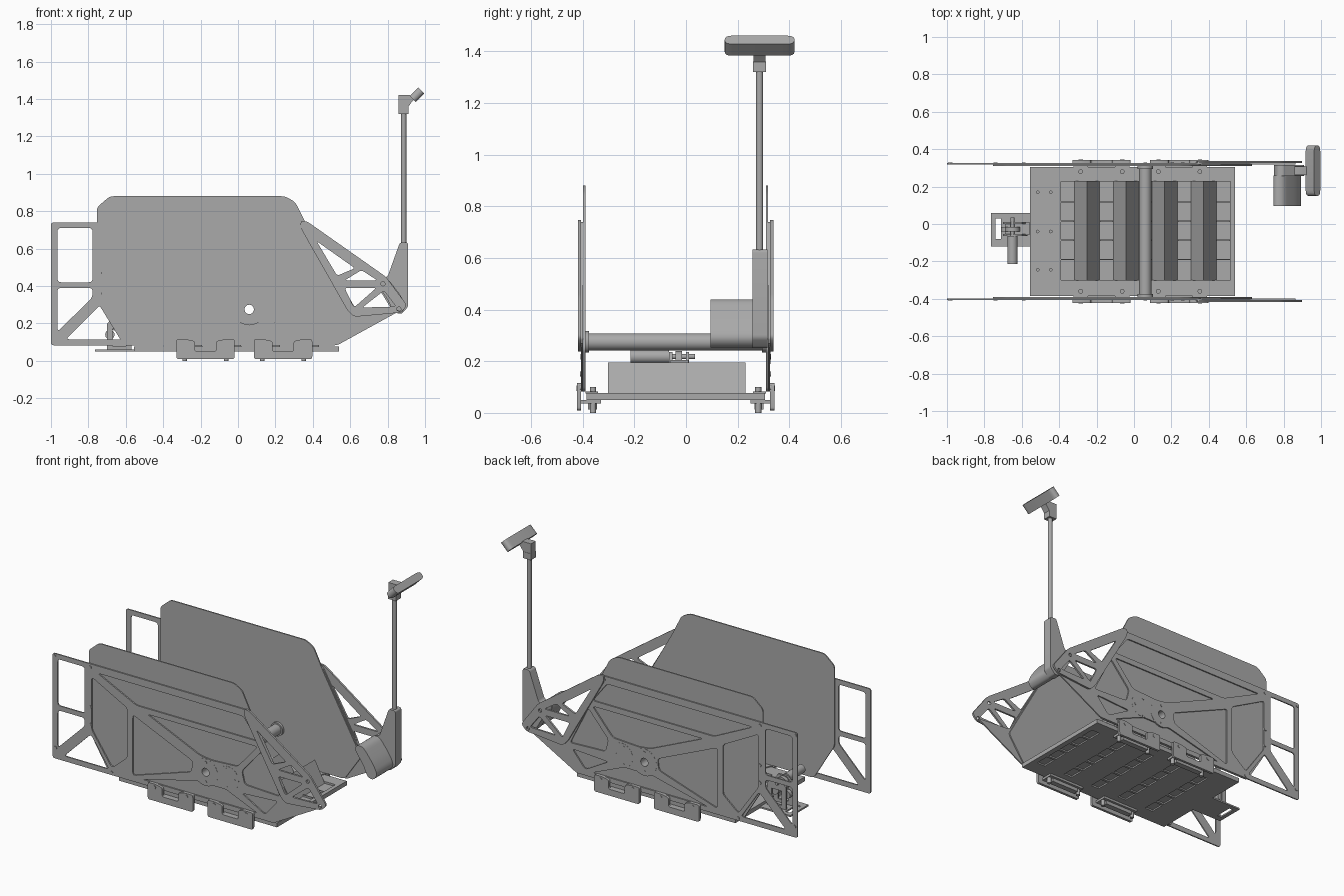
import bpy, bmesh, math
from mathutils import Vector, Matrix

if "Cube" in bpy.data.objects:
    bpy.data.objects.remove(bpy.data.objects["Cube"])

grey = bpy.data.materials.new("plain grey")
grey.use_nodes = True
grey.diffuse_color = (0.4, 0.4, 0.4, 1)
grey.node_tree.nodes["Principled BSDF"].inputs["Base Color"].default_value = (0.4, 0.4, 0.4, 1)
MID = -0.04  # centre plane between the two side walls
parts = []


def add(name, mesh):
    ob = bpy.data.objects.new(name, mesh)
    bpy.context.scene.collection.objects.link(ob)
    mesh.materials.clear()
    mesh.materials.append(grey)
    parts.append(ob)
    return ob


def rounded(pts, r):
    """Replace every corner by a short curved run."""
    if r == 0:
        return pts
    out = []
    for i, p in enumerate(pts):
        p, a, b = Vector(p), Vector(pts[i - 1]), Vector(pts[(i + 1) % len(pts)])
        s = p + (a - p).normalized() * min(r, (a - p).length * 0.45)
        e = p + (b - p).normalized() * min(r, (b - p).length * 0.45)
        for t in (0, 0.25, 0.5, 0.75, 1):
            out.append(s * (1 - t) ** 2 + p * 2 * t * (1 - t) + e * t * t)
    return out


def circle(x, y, r, n=24):
    return [(x + r * math.cos(i * math.tau / n), y + r * math.sin(i * math.tau / n)) for i in range(n)]


def rect(x0, x1, y0, y1):
    return [(x0, y0), (x1, y0), (x1, y1), (x0, y1)]


def plate(name, outline, lo, hi, holes=(), axis="y"):
    """Flat sheet with holes, drawn in xz (axis y) or xy (axis z)."""
    cu = bpy.data.curves.new(name, "CURVE")
    cu.dimensions, cu.fill_mode, cu.extrude = "2D", "BOTH", (hi - lo) / 2
    for loop in (outline, *holes):
        sp = cu.splines.new("POLY")
        sp.points.add(len(loop) - 1)
        for pt, co in zip(sp.points, loop):
            pt.co = (co[0], co[1], 0, 1)
        sp.use_cyclic_u = True
    tmp = bpy.data.objects.new("outline_helper", cu)
    bpy.context.scene.collection.objects.link(tmp)
    deps = bpy.context.evaluated_depsgraph_get()
    mesh = bpy.data.meshes.new_from_object(tmp.evaluated_get(deps))
    bpy.data.objects.remove(tmp)
    mid = (lo + hi) / 2
    if axis == "y":
        mesh.transform(Matrix.Translation((0, mid, 0)) @ Matrix.Rotation(math.pi / 2, 4, "X"))
    else:
        mesh.transform(Matrix.Translation((0, 0, mid)))
    return add(name, mesh)


def box(name, x0, x1, y0, y1, z0, z1):
    return plate(name, rect(x0, x1, y0, y1), z0, z1, axis="z")


def rod(name, x, z, r, y0, y1, bore=0):
    return plate(name, circle(x, z, r), y0, y1, [circle(x, z, bore)] if bore else ())


def span(side, a, b):
    return sorted((MID + side * a, MID + side * b))


# Outlines shared by both side walls
axle = (0.06, 0.275)
panel_shape = [(-0.755, 0.32), (-0.755, 0.82), (-0.685, 0.88), (0.25, 0.88), (0.305, 0.85),
               (0.37, 0.72), (0.635, 0.25), (0.52, 0.083), (-0.61, 0.083)]
frame_shape = [(-1, 0.083), (-1, 0.74), (0.36, 0.74), (0.625, 0.285), (0.87, 0.27), (0.53, 0.083)]
frame_holes = [
    rect(-0.965, -0.778, 0.42, 0.71),
    [(-0.965, 0.39), (-0.778, 0.39), (-0.778, 0.34), (-0.965, 0.155)],
    [(-0.92, 0.115), (-0.735, 0.3), (-0.61, 0.115)],
    [(-0.73, 0.66), (-0.483, 0.53), (-0.483, 0.22), (-0.59, 0.13), (-0.73, 0.33)],
    [(-0.69, 0.695), (0.32, 0.695), (0.42, 0.565), (-0.42, 0.565)],
    [(-0.345, 0.53), (0.42, 0.53), (0.28, 0.37), (0.1, 0.36), (0.02, 0.37)],
    [(-0.445, 0.5), (-0.03, 0.32), (-0.04, 0.25), (-0.445, 0.12)],
    [(-0.38, 0.113), (0.0, 0.205), (0.2, 0.205), (0.42, 0.113)],
    [(0.45, 0.51), (0.575, 0.26), (0.33, 0.27), (0.31, 0.35)],
    [(0.31, 0.21), (0.56, 0.225), (0.47, 0.12)],
]
wing_shape = [(0.335, 0.75), (0.37, 0.745), (0.79, 0.45), (0.905, 0.295), (0.87, 0.258),
              (0.62, 0.235), (0.585, 0.27), (0.335, 0.71)]
wing_holes = [
    [(0.42, 0.64), (0.625, 0.495), (0.53, 0.455)],
    [(0.57, 0.43), (0.66, 0.485), (0.745, 0.43)],
    [(0.57, 0.39), (0.74, 0.39), (0.62, 0.285)],
    [(0.665, 0.285), (0.78, 0.375), (0.845, 0.29)],
]
bolts = [(-0.985, 0.722), (-0.74, 0.718), (0.34, 0.718), (-0.98, 0.15), (-0.59, 0.098),
         (0.39, 0.098), (-0.74, 0.47), (-0.74, 0.36), (0.61, 0.26)]

for side, label in ((-1, "front"), (1, "back")):
    bore = [circle(*axle, 0.025)]
    plate(label + "_panel", rounded(panel_shape, 0.02), *span(side, 0.35, 0.358), bore)
    plate(label + "_frame", rounded(frame_shape, 0.015), *span(side, 0.358, 0.366),
          [rounded(h, 0.02) for h in frame_holes] + bore)
    plate(label + "_wing", rounded(wing_shape, 0.02), *span(side, 0.366, 0.378),
          [rounded(h, 0.015) for h in wing_holes] + [circle(0.775, 0.412, 0.011), circle(0.86, 0.277, 0.011)])
    # Bearing hub with bolt lobes
    rod(label + "_hub", *axle, 0.085, *span(side, 0.357, 0.367), 0.025)
    rod(label + "_hub_end", 0.215, 0.278, 0.075, *span(side, 0.357, 0.367))
    rod(label + "_axle_flange", *axle, 0.042, *span(side, 0.335, 0.35), 0.025)
    for dx, dz in ((0, 0.06), (0, -0.06), (0.145, 0.055), (0.145, -0.055), (0.2, 0)):
        rod(label + "_hub_bolt", axle[0] + dx, axle[1] + dz, 0.009, *span(side, 0.366, 0.369))
    for x, z in bolts:
        rod(label + "_bolt", x, z, 0.01, *span(side, 0.364, 0.37))
    # Clamp brackets under each wall
    for x0 in (-0.33, 0.085):
        x1 = x0 + 0.312
        shape = [(x0, 0.01), (x0, 0.115), (x0 + 0.055, 0.115), (x0 + 0.1, 0.105), (x0 + 0.1, 0.05),
                 (x1 - 0.1, 0.05), (x1 - 0.1, 0.105), (x1 - 0.055, 0.115), (x1, 0.115), (x1, 0.01)]
        plate(label + "_bracket", rounded(shape, 0.012), *span(side, 0.366, 0.382))
        box(label + "_bracket_flange", x0 + 0.03, x1 - 0.03, *span(side, 0.29, 0.37), 0.036, 0.05)
        box(label + "_clamp_rail", x0 + 0.06, x1 - 0.06, *span(side, 0.305, 0.34), 0.014, 0.036)
        for x in (x0 + 0.045, x1 - 0.045):
            ya, yb = span(side, 0.3, 0.35)
            inner, outer = (yb, ya) if side < 0 else (ya, yb)
            plate(label + "_clamp_tab", [(x - 0.04, outer), (x + 0.04, outer), (x + 0.015, inner),
                                         (x - 0.015, inner)], 0.075, 0.083, axis="z")
            plate(label + "_clamp_screw", circle(x, MID + side * 0.32, 0.012), 0.0, 0.1, axis="z")
            rod(label + "_bracket_bolt", x, 0.095, 0.011, *span(side, 0.378, 0.385))

# Cross tube between the walls
rod("cross_tube", *axle, 0.033, MID - 0.351, MID + 0.351, 0.025)

# Tray with upright ridges and ribbed floor strips
rows = [-0.295, -0.19, -0.087, 0.015, 0.118, 0.225]
starts = [-0.39 + 0.208 * i for i in range(5)]
cells = [rect(x + 0.006, x + 0.064, a + 0.008, b - 0.008) for x in starts for a, b in zip(rows, rows[1:])]
plate("tray_underside", rect(-0.555, 0.54, -0.385, 0.305), 0.05, 0.06, cells, "z")
box("tray_floor", -0.4, 0.53, -0.31, 0.24, 0.059, 0.065)
tray_bolts = [circle(x, y, 0.007, 12) for x in (-0.515, -0.445) for y in (-0.245, MID, 0.17)]
plate("tray_rim", rect(-0.555, 0.54, -0.385, 0.305), 0.06, 0.077,
      [rect(-0.39, 0.515, -0.3, 0.228)] + tray_bolts, "z")
for x in starts[:4]:
    plate("tray_ridge", [(x + 0.07, 0.062), (x + 0.138, 0.195), (x + 0.208, 0.062)], -0.302, 0.23)
for x in starts:
    for y in rows[1:5]:
        box("floor_rib", x, x + 0.07, y - 0.003, y + 0.003, 0.064, 0.076)

# Rear drive unit on its narrow plate
plate("drive_plate", rect(-0.765, -0.5, -0.12, 0.06), 0.05, 0.06, [rect(-0.74, -0.71, -0.08, 0.03)], "z")
for y in (-0.065, 0.0):
    plate("drive_upright", [(-0.7, 0.06), (-0.7, 0.2), (-0.66, 0.235), (-0.6, 0.235), (-0.57, 0.19), (-0.57, 0.06)],
          y, y + 0.012, [rect(-0.67, -0.6, 0.08, 0.17)])
rod("drive_motor", -0.65, 0.218, 0.027, -0.215, -0.065)
rod("drive_shaft", -0.65, 0.218, 0.01, -0.07, 0.035)
for x, z, r in ((-0.65, 0.2, 0.04), (-0.6, 0.15, 0.03), (-0.685, 0.14, 0.025)):
    rod("drive_gear", x, z, r, -0.04, -0.015)
box("drive_bridge", -0.69, -0.56, -0.06, 0.01, 0.195, 0.205)

# Mast foot and its rounded clamp body
clamp = [(0.74, 0.41), (0.755, 0.44), (0.8, 0.44), (0.87, 0.35), (0.9, 0.29), (0.87, 0.25), (0.83, 0.26), (0.8, 0.33)]
plate("mast_clamp", rounded(clamp, 0.03), 0.095, 0.26)
foot = [(0.745, 0.40), (0.765, 0.44), (0.8, 0.45), (0.865, 0.632), (0.91, 0.632), (0.91, 0.29), (0.875, 0.25), (0.83, 0.26)]
plate("mast_foot", rounded(foot, 0.012), 0.257, 0.316)

# Mast, elbow and tilted sensor head
plate("mast", circle(0.886, 0.285, 0.014), 0.6, 1.34, axis="z")
box("mast_collar", 0.858, 0.912, 0.26, 0.31, 1.32, 1.36)
elbow = [(0.858, 1.35), (0.858, 1.422), (0.915, 1.422), (0.95, 1.405), (0.93, 1.385), (0.905, 1.35)]
plate("mast_elbow", elbow, 0.262, 0.308)
head_shape = rounded(rect(-0.023, 0.023, -0.135, 0.135), 0.03)
head = plate("sensor_head", head_shape, -0.032, 0.032, axis="z")
head.data.transform(Matrix.Translation((0.957, 0.285, 1.422)) @ Matrix.Rotation(math.radians(45), 4, "Y"))

# Weld and shade every part
for ob in parts:
    bm = bmesh.new()
    bm.from_mesh(ob.data)
    bmesh.ops.remove_doubles(bm, verts=bm.verts, dist=0.0001)
    bmesh.ops.recalc_face_normals(bm, faces=bm.faces)
    bm.to_mesh(ob.data)
    bm.free()
    ob.select_set(True)
bpy.context.view_layer.objects.active = parts[0]
bpy.ops.object.shade_smooth_by_angle(angle=math.radians(30))
